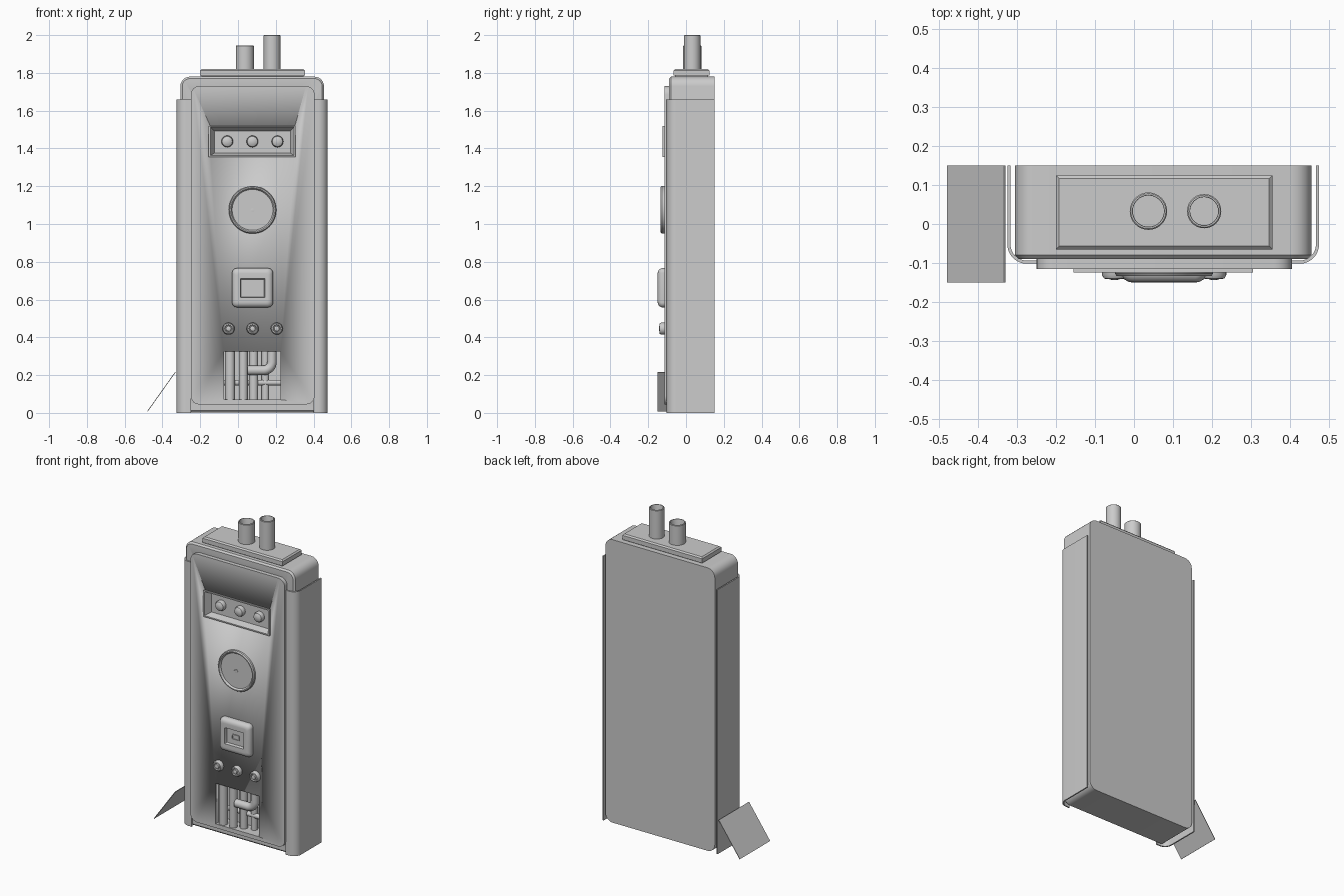
import bpy, bmesh, math
from mathutils import Vector

if "Cube" in bpy.data.objects:
    bpy.data.objects.remove(bpy.data.objects["Cube"])

CX = 0.075  # centre line of the cabinet


def make(name, verts, faces, smooth=True):
    bm = bmesh.new()
    vs = [bm.verts.new(v) for v in verts]
    for f in faces:
        bm.faces.new([vs[i] for i in f])
    bmesh.ops.remove_doubles(bm, verts=bm.verts, dist=1e-5)
    bmesh.ops.recalc_face_normals(bm, faces=bm.faces)
    me = bpy.data.meshes.new(name)
    bm.to_mesh(me)
    bm.free()
    ob = bpy.data.objects.new(name, me)
    bpy.context.collection.objects.link(ob)
    if smooth:
        shade(ob)
    return ob


def select(ob):
    bpy.ops.object.select_all(action='DESELECT')
    ob.select_set(True)
    bpy.context.view_layer.objects.active = ob


def shade(ob):
    select(ob)
    bpy.ops.object.shade_smooth_by_angle(angle=math.radians(35))


def rrect(x0, x1, z0, z1, r=0.0, seg=6):
    if r == 0:
        return [(x1, z1), (x0, z1), (x0, z0), (x1, z0)]
    pts = []
    for k, (cx, cz) in enumerate([(x1-r, z1-r), (x0+r, z1-r), (x0+r, z0+r), (x1-r, z0+r)]):
        for i in range(seg + 1):
            a = math.pi / 2 * (k + i / seg)
            pts.append((cx + r*math.cos(a), cz + r*math.sin(a)))
    return pts


def loft(name, loops, axis='y', closed=False):
    """Skin equal-length 2D loops [(points, depth)]; capped, or joined end to start."""
    n, verts, faces = len(loops[0][0]), [], []
    for pts, d in loops:
        verts += [(a, d, b) if axis == 'y' else (a, b, d) for a, b in pts]
    m = len(loops)
    for k in range(m if closed else m - 1):
        q = (k + 1) % m
        faces += [(k*n+i, k*n+(i+1) % n, q*n+(i+1) % n, q*n+i) for i in range(n)]
    if not closed:
        faces += [tuple(range(n)), tuple(range((m-1)*n, m*n))]
    return make(name, verts, faces)


def lathe(name, origin, prof, axis='z', seg=32):
    """Spin (radius, height) points about z, or about the forward -y axis."""
    o, verts, faces, m = Vector(origin), [], [], len(prof)
    for i in range(seg):
        a = 2*math.pi*i/seg
        for r, h in prof:
            c, s = r*math.cos(a), r*math.sin(a)
            verts.append(o + Vector((c, s, h) if axis == 'z' else (c, -h, s)))
    for i in range(seg):
        j = (i+1) % seg
        for k in range(m-1):
            f = [i*m+k, j*m+k, j*m+k+1, i*m+k+1]
            if prof[k][0] == 0:
                f.pop(1)
            elif prof[k+1][0] == 0:
                f.pop(2)
            faces.append(f)
    return make(name, verts, faces)


def pipe(name, pts, r, y, bend=0.045):
    """Tube through xz points with rounded bends."""
    P = [Vector((x, y, z)) for x, z in pts]
    path = [P[0]]
    for a, b, c in zip(P, P[1:], P[2:]):
        u, w = (a-b).normalized()*bend, (c-b).normalized()*bend
        for i in range(9):
            t = math.pi/2*i/8
            path.append(b + u*(1-math.sin(t)) + w*(1-math.cos(t)))
    path.append(P[-1])
    cu = bpy.data.curves.new(name, 'CURVE')
    cu.dimensions = '3D'
    cu.bevel_depth, cu.bevel_resolution, cu.use_fill_caps = r, 4, True
    sp = cu.splines.new('POLY')
    sp.points.add(len(path)-1)
    for q, p in zip(sp.points, path):
        q.co = (*p, 1)
    ob = bpy.data.objects.new(name, cu)
    bpy.context.collection.objects.link(ob)
    select(ob)
    bpy.ops.object.convert(target='MESH')
    shade(bpy.context.object)


def cut(ob, cutter):
    select(ob)
    m = ob.modifiers.new('cut', 'BOOLEAN')
    m.operation, m.solver, m.object = 'DIFFERENCE', 'EXACT', cutter
    bpy.ops.object.modifier_apply(modifier=m.name)


# Cabinet body and front panel
core = rrect(-0.305, 0.455, 0.003, 1.78, 0.05)
inner = rrect(-0.295, 0.445, 0.013, 1.77, 0.04)
body = loft('cabinet_body', [(core, 0.15), (core, -0.08), (inner, -0.09)])
face = rrect(-0.25, 0.405, 0.045, 1.73, 0.045)
panel = loft('front_panel', [(face, -0.088), (face, -0.115)])

# Openings for the pipe bay and the indicator window
bay = loft('bay_cutter', [(rrect(-0.075, 0.225, 0.07, 0.325), y) for y in (-0.02, -0.2)])
win = loft('window_cutter', [(rrect(-0.145, 0.30, 1.363, 1.515), y) for y in (-0.08, -0.2)])
for ob in (body, panel):
    cut(ob, bay)
    cut(ob, win)
for c in (bay, win):
    bpy.data.objects.remove(c)

# Side shells wrapping onto the front
for side, s in (('left', -1), ('right', 1)):
    prof = []
    for off, rad in ((0, 0.05), (0.008, 0.042)):
        arc = [(0.35 + rad*math.cos(t*math.pi/16), -0.052 - rad*math.sin(t*math.pi/16)) for t in range(9)]
        row = [(0.40-off, 0.15)] + arc + [(0.325, -0.102+off)]
        prof += row if off == 0 else row[::-1]
    prof = [(CX + s*x, y) for x, y in prof]
    loft(side + '_shell', [(prof, 0.0), (prof, 1.66)], 'z')

# Stepped top plate and two open pipes
loft('top_plate', [(rrect(-0.2+i, 0.355-i, -0.065+i, 0.125-i), z)
     for i, z in ((0.008, 1.775), (0.008, 1.785), (0, 1.785), (0, 1.812), (0.008, 1.82))], 'z')
for name, x, r, top in (('short_pipe', 0.037, 0.048, 1.945), ('tall_pipe', 0.18, 0.044, 2.0)):
    lathe(name, (x, 0.033, 0), [(r, 1.81), (r, top-0.003), (r-0.003, top),
          (r-0.007, top), (r-0.008, top-0.003), (r-0.008, 1.825), (0, 1.825)])

# Indicator window with sloped inner walls and three lamps
R = [rrect(-0.155, 0.305, 1.355, 1.52), rrect(-0.145, 0.296, 1.363, 1.513), rrect(-0.125, 0.277, 1.376, 1.492)]
loft('window_frame', [(R[0], -0.112), (R[0], -0.125), (R[1], -0.125), (R[2], -0.084), (R[1], -0.084)], closed=True)
for i in range(3):
    lathe('indicator_lamp', (-0.057 + 0.133*i, -0.079, 1.437),
          [(0.031, 0), (0.031, 0.018), (0.027, 0.027), (0.016, 0.033), (0, 0.035)], 'y', 24)

# Round gauge with needle
lathe('gauge', (CX+0.002, -0.113, 1.075), [(0.126, 0), (0.126, 0.014), (0.121, 0.021),
      (0.115, 0.021), (0.110, 0.015), (0.108, 0.010), (0, 0.010)], 'y', 48)
needle = loft('gauge_needle', [([(0.07, 1.06), (0.155, 1.098), (0.086, 1.08), (0.06, 1.075)], y) for y in (-0.12, -0.126)])
lathe('needle_hub', (CX+0.002, -0.12, 1.073), [(0.01, 0), (0.01, 0.008), (0, 0.009)], 'y', 16)

# Padded lock box with recess and slot
def box_loop(i, r):
    return rrect(-0.031+i, 0.185-i, 0.559+i, 0.766-i, r)
rim = [(box_loop(0, 0.025), -0.113), (box_loop(0, 0.025), -0.13), (box_loop(0.006, 0.022), -0.142),
       (box_loop(0.018, 0.018), -0.149), (box_loop(0.028, 0.012), -0.15)]
hole = [rrect(0.012, 0.142, 0.61, 0.711, 0.002), rrect(0.016, 0.138, 0.614, 0.707, 0.002)]
loft('lock_box', rim + [(hole[0], -0.149), (hole[1], -0.132)])
slot = [rrect(0.05+i, 0.104-i, 0.642+i, 0.677-i, 0.006) for i in (0, 0.006)]
loft('lock_slot', [(slot[0], -0.131), (slot[0], -0.138), (slot[1], -0.138), (slot[1], -0.131)], closed=True)

# Three round buttons
for i in range(3):
    lathe('round_button', (-0.05 + 0.1275*i, -0.113, 0.446),
          [(0.032, 0), (0.032, 0.018), (0.027, 0.027), (0.021, 0.028), (0.018, 0.022),
           (0.015, 0.022), (0.013, 0.029), (0.006, 0.031), (0, 0.031)], 'y', 24)

# Pipework in the lower bay
for x, r, y in ((-0.042, 0.026, -0.085), (0.028, 0.024, -0.085), (0.083, 0.024, -0.06), (0.145, 0.02, -0.045)):
    pipe('bay_vertical_pipe', [(x, 0.06), (x, 0.335)], r, y)
pipe('bay_elbow_pipe', [(0.05, 0.225), (0.18, 0.225), (0.18, 0.335)], 0.025, -0.088)
pipe('bay_cross_pipe', [(-0.085, 0.16), (0.235, 0.16)], 0.015, -0.052)

# Loose plate leaning against the side
sheet = [(-0.48, 0.01), (-0.333, 0.217), (-0.33, 0.215), (-0.477, 0.008)]
loft('leaning_plate', [(sheet, -0.15), (sheet, 0.15)])
